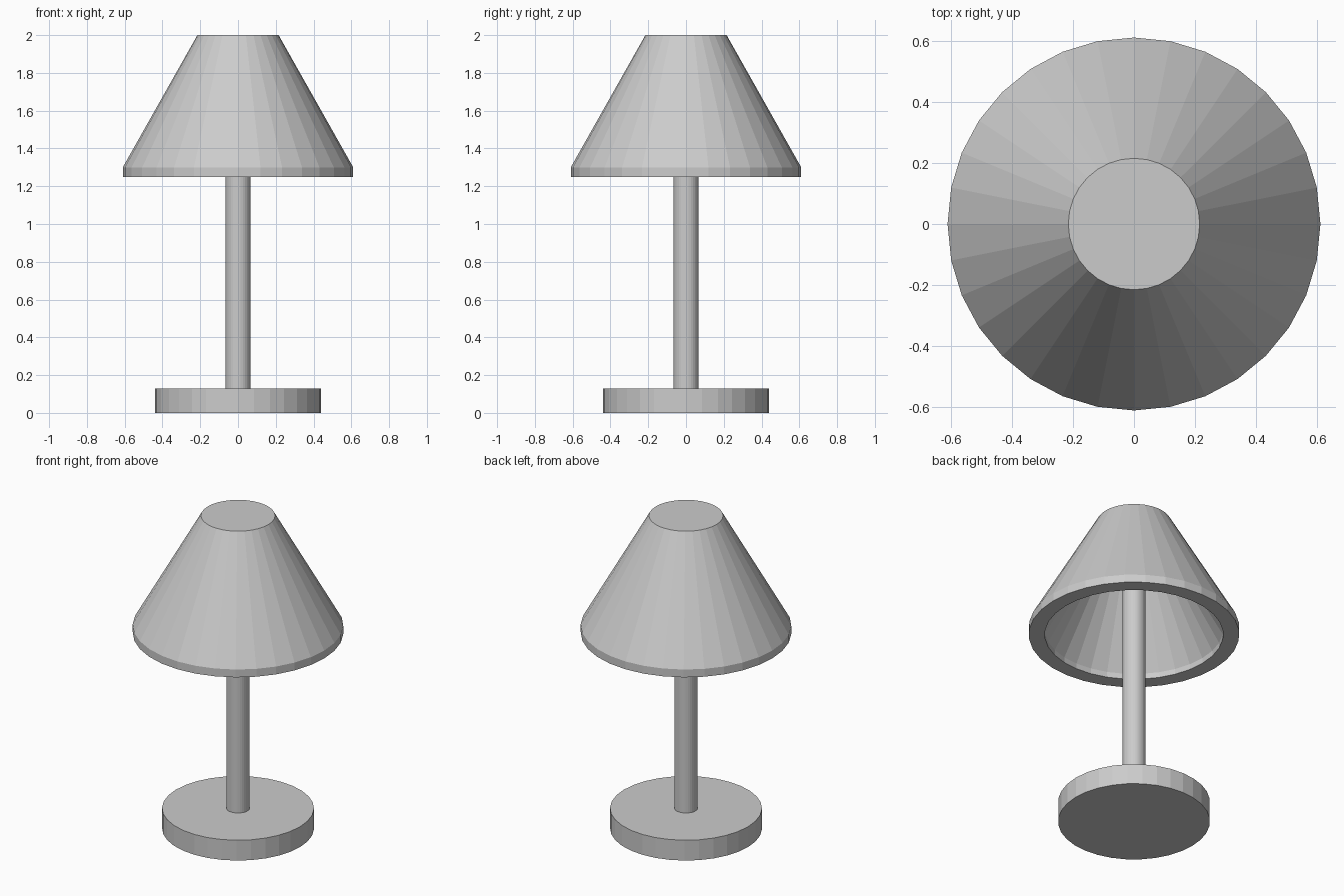
import bpy, bmesh
from math import cos, sin, pi

if "Cube" in bpy.data.objects:
    bpy.data.objects.remove(bpy.data.objects["Cube"])

SIDES = 32


def lathe(name, profile):
    """Revolve (radius, z) points into a closed flat-faced solid, capped at both ends."""
    bm = bmesh.new()
    rings = [[bm.verts.new((r * cos(2 * pi * i / SIDES), r * sin(2 * pi * i / SIDES), z))
              for i in range(SIDES)] for r, z in profile]
    for a, b in zip(rings, rings[1:]):
        for i in range(SIDES):
            j = (i + 1) % SIDES
            bm.faces.new((a[i], a[j], b[j], b[i]))
    bm.faces.new(rings[0])
    bm.faces.new(rings[-1])
    bmesh.ops.recalc_face_normals(bm, faces=bm.faces)
    mesh = bpy.data.meshes.new(name)
    bm.to_mesh(mesh)
    bm.free()
    obj = bpy.data.objects.new(name, mesh)
    bpy.context.collection.objects.link(obj)
    return obj


# Round foot
lathe("base", [(0.44, 0), (0.44, 0.13)])

# Stem from the foot up to the inside top of the shade
lathe("stem", [(0.067, 0.13), (0.067, 1.92)])

# Hollow thick shade: inner ceiling, inner wall, rim, outer wall, top
lathe("shade", [(0.16, 1.91), (0.517, 1.285), (0.517, 1.25),
                (0.61, 1.25), (0.61, 1.30), (0.215, 2.0)])
